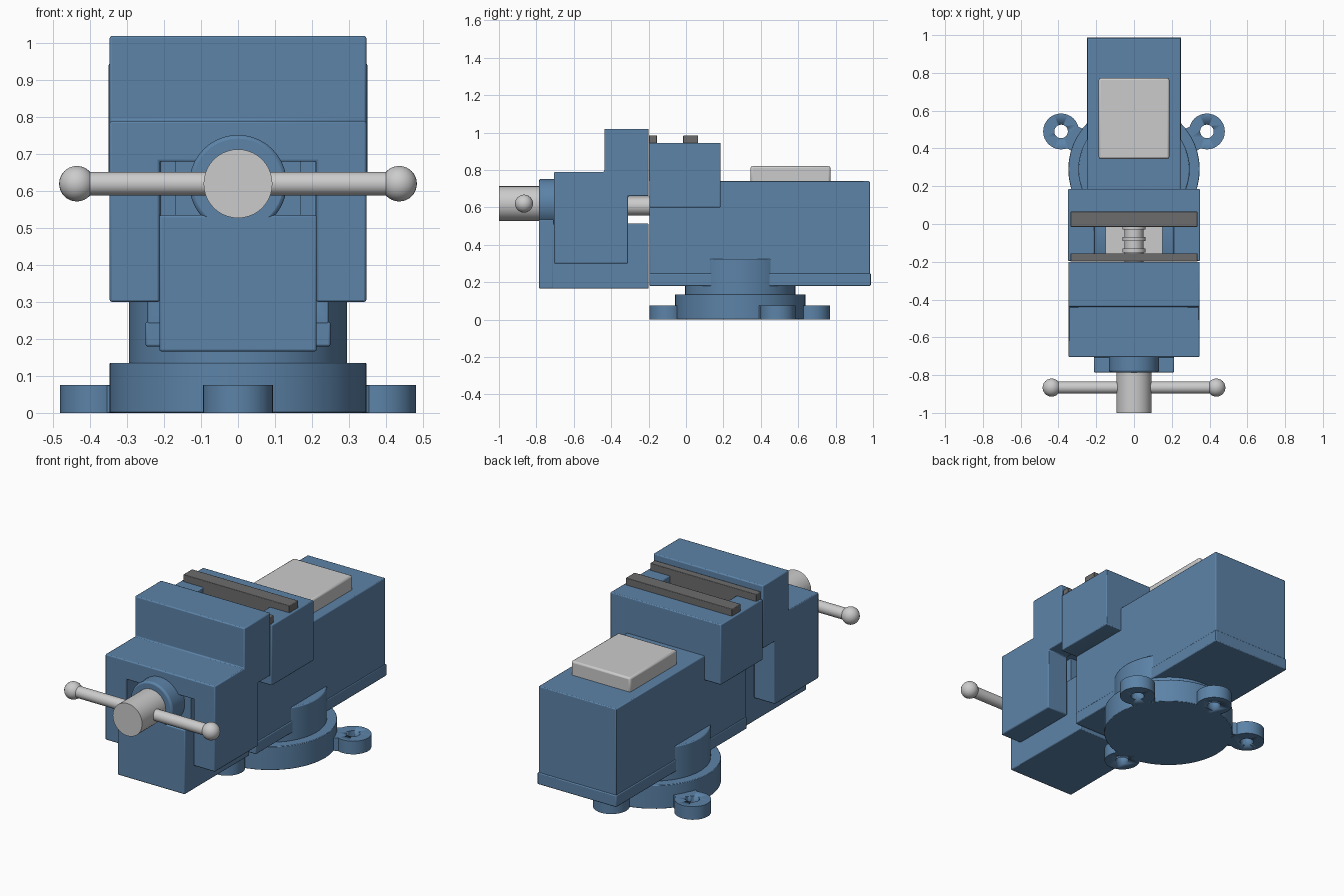
import bpy, bmesh, math
from mathutils import Matrix, Vector

if "Cube" in bpy.data.objects:
    bpy.data.objects.remove(bpy.data.objects["Cube"])


def material(name, rgb):
    m = bpy.data.materials.new(name)
    m.diffuse_color = (*rgb, 1)
    m.use_nodes = True
    m.node_tree.nodes["Principled BSDF"].inputs["Base Color"].default_value = m.diffuse_color
    return m


BLUE = material("blue_paint", (0.107, 0.227, 0.392))
DARK = material("dark_steel", (0.15, 0.15, 0.15))


def finish(name, bm, mat=None, bevel=0):
    bmesh.ops.recalc_face_normals(bm, faces=bm.faces)
    me = bpy.data.meshes.new(name)
    bm.to_mesh(me)
    bm.free()
    ob = bpy.data.objects.new(name, me)
    bpy.context.collection.objects.link(ob)
    if mat:
        me.materials.append(mat)
    if bevel:
        b = ob.modifiers.new("bevel", "BEVEL")
        b.width, b.segments, b.limit_method = bevel, 2, "ANGLE"
    bpy.ops.object.select_all(action="DESELECT")
    ob.select_set(True)
    bpy.context.view_layer.objects.active = ob
    bpy.ops.object.shade_smooth_by_angle(angle=math.radians(35))
    return ob


def prism(name, pts, w, mat=None, bevel=0):
    """Extrude a side (y, z) profile across x from -w to w."""
    bm = bmesh.new()
    f = bm.faces.new([bm.verts.new((-w, y, z)) for y, z in pts])
    new = bmesh.ops.extrude_face_region(bm, geom=[f])["geom"]
    bmesh.ops.translate(bm, vec=(2 * w, 0, 0),
                        verts=[v for v in new if isinstance(v, bmesh.types.BMVert)])
    return finish(name, bm, mat, bevel)


def box(name, w, y0, y1, z0, z1, mat=None, bevel=0):
    return prism(name, [(y0, z0), (y1, z0), (y1, z1), (y0, z1)], w, mat, bevel)


def cylinder(name, r, a, b, mat=None, bevel=0, seg=40):
    a, b = Vector(a), Vector(b)
    bm = bmesh.new()
    rot = (b - a).to_track_quat("Z", "Y").to_matrix().to_4x4()
    bmesh.ops.create_cone(bm, cap_ends=True, segments=seg, radius1=r, radius2=r,
                          depth=(b - a).length,
                          matrix=Matrix.Translation((a + b) / 2) @ rot)
    return finish(name, bm, mat, bevel)


def cut(ob, cutter):
    m = ob.modifiers.new("cut", "BOOLEAN")
    m.operation, m.solver, m.object = "DIFFERENCE", "EXACT", cutter
    bpy.context.view_layer.objects.active = ob
    bpy.ops.object.modifier_move_to_index(modifier="cut", index=0)
    bpy.ops.object.modifier_apply(modifier="cut")
    bpy.data.objects.remove(cutter)


# Swivel base
CY = 0.29
cylinder("base_disc", 0.348, (0, CY, 0), (0, CY, 0.135), BLUE, 0.003, 48)
cylinder("swivel_disc", 0.295, (0, CY, 0.13), (0, CY, 0.325), BLUE, 0.006, 48)

# Mounting lugs with bolt holes and necks
for i, (x, y) in enumerate([(0.386, 0.49), (-0.386, 0.49), (0, -0.10), (0, 0.675)]):
    lug = cylinder(f"lug_{i}", 0.095, (x, y, 0), (x, y, 0.075), BLUE, 0, 32)
    cut(lug, cylinder("hole", 0.036, (x, y, -0.1), (x, y, 0.2), seg=24))
    d = Vector((x, y - CY, 0))
    neck = box(f"lug_neck_{i}", 0.065, 0.28, d.length - 0.055, 0.001, 0.074, BLUE)
    neck.location = (0, CY, 0)
    neck.rotation_euler.z = math.atan2(d.y, d.x) - math.pi / 2

# Rear body with foot flange, fixed jaw, and the open channel between the jaws
box("body_flange", 0.25, -0.195, 0.988, 0.18, 0.247, BLUE, 0.005)
body = box("body", 0.246, -0.195, 0.983, 0.24, 0.74, BLUE, 0.005)
cut(body, box("cutter", 0.21, -0.3, 0.0, 0.30, 1.2))
jaw = box("fixed_jaw", 0.35, -0.195, 0.185, 0.60, 0.945, BLUE, 0.005)
cut(jaw, box("cutter", 0.21, -0.3, 0.0, 0.30, 1.2))

# Anvil pad
box("anvil", 0.187, 0.345, 0.772, 0.73, 0.82, None, 0.01)

# Moving jaw: stepped side profile, hollow underneath
profile = [(-0.705, 0.30), (-0.31, 0.30), (-0.31, 0.66), (-0.20, 0.66),
           (-0.20, 1.02), (-0.437, 1.02), (-0.437, 0.79), (-0.705, 0.79)]
moving = prism("moving_jaw", profile, 0.347, BLUE, 0.006)
cut(moving, box("cutter", 0.212, -0.8, -0.1, 0.2, 0.68))
box("jaw_core", 0.17, -0.67, -0.33, 0.5, 0.685, BLUE)

# Slide under the moving jaw and its front plate
box("slide", 0.212, -0.72, -0.2, 0.166, 0.513, BLUE, 0.005)
box("slide_front", 0.213, -0.786, -0.707, 0.166, 0.535, BLUE, 0.006)

# Jaw plates
box("moving_jaw_plate", 0.336, -0.198, -0.155, 0.74, 0.985, DARK, 0.003)
box("fixed_jaw_plate", 0.336, -0.015, 0.065, 0.74, 0.985, DARK, 0.003)

# Screw, nut and collar
SZ = 0.62
cylinder("screw_collar", 0.132, (0, -0.786, SZ), (0, -0.66, SZ), BLUE, 0.01)
cylinder("screw_head", 0.093, (0, -1.0, SZ), (0, -0.76, SZ))
cylinder("screw_shaft", 0.05, (0, -0.7, 0.607), (0, 0.02, 0.607), seg=28)
for i in range(3):
    y = -0.15 + 0.06 * i
    cylinder(f"screw_thread_{i}", 0.062, (0, y, 0.607), (0, y + 0.02, 0.607), seg=28)
box("nut", 0.15, -0.19, 0.02, 0.29, 0.5)

# Handle bar with ball ends
HY = -0.866
cylinder("handle_bar", 0.032, (-0.44, HY, SZ), (0.44, HY, SZ), seg=24)
for side, name in ((-1, "left"), (1, "right")):
    bm = bmesh.new()
    bmesh.ops.create_uvsphere(bm, u_segments=24, v_segments=16, radius=0.048,
                              matrix=Matrix.Translation((side * 0.436, HY, SZ)))
    finish(f"handle_ball_{name}", bm)
